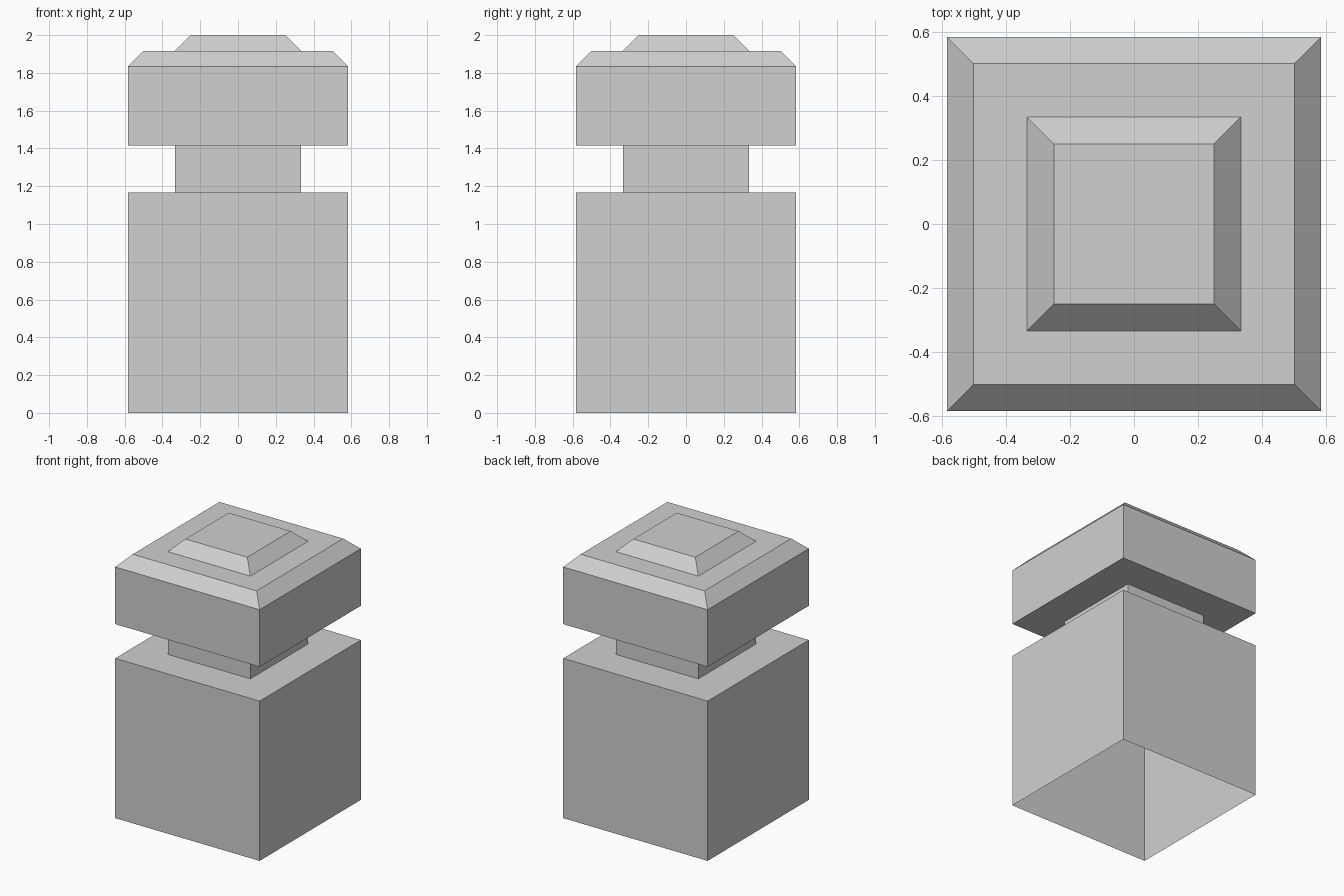
import bpy, bmesh

cube = bpy.data.objects.get("Cube")
if cube:
    bpy.data.objects.remove(cube, do_unlink=True)

U = 1 / 12  # modelling unit

# Plain grey finish
grey = bpy.data.materials.new("light_grey")
grey.use_nodes = True
colour = (0.63, 0.63, 0.63, 1)
grey.diffuse_color = colour
grey.node_tree.nodes["Principled BSDF"].inputs["Base Color"].default_value = colour


def square_shell(name, profile, closed_top=False):
    """Join square rings, given as (half width, height), into an open shell."""
    bm = bmesh.new()
    rings = []
    for half, z in profile:
        corners = ((-1, -1), (1, -1), (1, 1), (-1, 1))
        rings.append([bm.verts.new((x * half * U, y * half * U, z * U))
                      for x, y in corners])
    for low, high in zip(rings, rings[1:]):
        for i in range(4):
            j = (i + 1) % 4
            bm.faces.new((low[i], low[j], high[j], high[i]))
    if closed_top:
        bm.faces.new(rings[-1])
    mesh = bpy.data.meshes.new(name)
    bm.to_mesh(mesh)
    bm.free()
    mesh.materials.append(grey)
    obj = bpy.data.objects.new(name, mesh)
    bpy.context.collection.objects.link(obj)
    return obj


# Base block, open underneath, with a flat ledge around the neck
square_shell("base_block", [(7, 0), (7, 14), (4, 14)])

# Narrow neck
square_shell("neck", [(4, 14), (4, 17)])

# Overhanging cap with bevelled rim and raised centre
square_shell("cap", [(4, 17), (7, 17), (7, 22), (6, 23), (4, 23), (3, 24)],
             closed_top=True)
